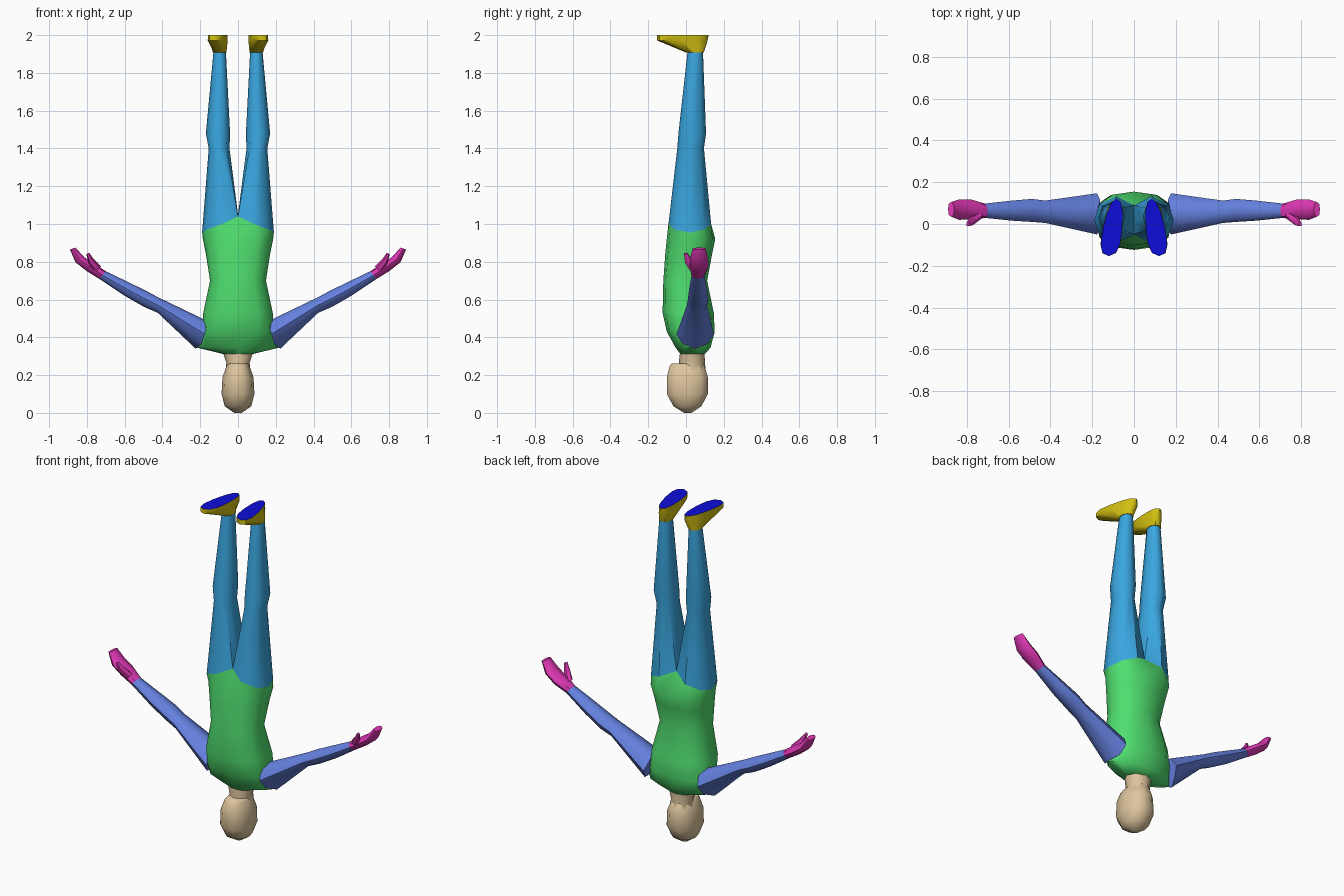
import bpy, bmesh, math
from mathutils import Vector as V


def material(name, rgb):
    m = bpy.data.materials.new(name)
    m.diffuse_color = (*rgb, 1)
    return m


skin = material("tan", (0.73, 0.56, 0.34))
green = material("green", (0.08, 0.74, 0.16))
sky = material("sky blue", (0.042, 0.38, 0.74))
peri = material("periwinkle", (0.13, 0.22, 0.74))
pink = material("magenta", (0.74, 0.04, 0.46))
mustard = material("mustard", (0.64, 0.52, 0.006))
navy = material("deep blue", (0.004, 0.004, 0.68))


def ring(c, a, b, n=8, p=1.0):
    """Cross-section spanned by half-axes a and b; p < 1 boxy, p > 1 pointed."""
    pts = []
    for i in range(n):
        t = 2 * math.pi * i / n
        co, si = (math.copysign(abs(f) ** p, f) if abs(f) > 1e-6 else 0
                  for f in (math.cos(t), math.sin(t)))
        pts.append(V(c) + V(a) * co + V(b) * si)
    return pts


def level(z, cx, rx, y0, y1, n=8, p=1.0):
    return ring((cx, (y0 + y1) / 2, z), (rx, 0, 0), (0, (y1 - y0) / 2, 0), n, p)


def limb(up, low, y0, y1, n=8, p=0.9):
    """Cross-section of an arm from its upper and lower (x, z) edge."""
    u, l = V((up[0], 0, up[1])), V((low[0], 0, low[1]))
    return ring((u + l) / 2 + V((0, (y0 + y1) / 2, 0)), (u - l) / 2,
                (0, (y1 - y0) / 2, 0), n, p)


def loft(name, rings, mats, mirror=False, angle=50):
    bm = bmesh.new()
    vs = [[bm.verts.new(q) for q in r] for r in rings]
    n = len(vs[0])
    for a, b in zip(vs, vs[1:]):
        for i in range(n):
            j = (i + 1) % n
            bm.faces.new((a[i], a[j], b[j], b[i]))
    bm.faces.new(vs[0])
    bm.faces.new(vs[-1])
    bmesh.ops.recalc_face_normals(bm, faces=bm.faces)
    if len(mats) > 1:  # second colour on the flat upper side
        for f in bm.faces:
            f.material_index = int(f.normal.z > 0.9)
    me = bpy.data.meshes.new(name)
    bm.to_mesh(me)
    bm.free()
    for m in mats:
        me.materials.append(m)
    for f in me.polygons:
        f.use_smooth = True
    me.set_sharp_from_angle(angle=math.radians(angle))
    ob = bpy.data.objects.new(name, me)
    bpy.context.collection.objects.link(ob)
    if mirror:
        ob.modifiers.new("mirror", "MIRROR").use_mirror_merge = False
    return ob


# Head (crown down) and neck
loft("head", [level(0.0, 0, 0.02, -0.01, 0.03, 10),
              level(0.035, 0, 0.07, -0.07, 0.085, 10, 0.9),
              level(0.10, 0, 0.087, -0.106, 0.12, 10, 0.85),
              level(0.19, 0, 0.082, -0.106, 0.12, 10, 0.85),
              level(0.25, 0, 0.06, -0.09, 0.102, 10, 0.9),
              level(0.262, 0, 0.05, -0.08, 0.09, 10)], [skin])
loft("neck", [level(0.22, 0, 0.065, -0.04, 0.105),
              level(0.265, 0, 0.062, -0.038, 0.1),
              level(0.335, 0, 0.085, -0.03, 0.098)], [skin])

# Hip line: outer side, front and back, shared by torso and legs
out = V((0.19, 0.02, 0.955))
back = [V((0.165, 0.095, 0.97)), V((0.085, 0.133, 1.0)), V((0, 0.09, 1.04))]
front = [V((0.165, -0.06, 0.97)), V((0.085, -0.093, 1.0)), V((0, -0.05, 1.04))]


def flip(q):
    return V((-q.x, q.y, q.z))


hip = ([out] + back + [flip(back[1]), flip(back[0]), flip(out),
                       flip(front[0]), flip(front[1])] + front[::-1])

# Torso
loft("torso", [level(0.312, 0, 0.08, -0.03, 0.1, 12),
               level(0.345, 0, 0.215, -0.055, 0.13, 12, 1.2),
               level(0.43, 0, 0.185, -0.102, 0.152, 12, 0.75),
               level(0.53, 0, 0.184, -0.124, 0.147, 12, 0.8),
               level(0.70, 0, 0.148, -0.12, 0.112, 12, 0.85),
               level(0.84, 0, 0.17, -0.11, 0.138, 12, 0.85),
               level(0.92, 0, 0.186, -0.102, 0.155, 12, 0.85),
               hip], [green])

# Legs
top = [out] + back + [V((0, 0.02, 1.05))] + front[::-1]
loft("legs", [top,
              level(1.40, 0.10, 0.055, -0.046, 0.095, 8, 0.9),
              level(1.48, 0.106, 0.064, -0.04, 0.106, 8, 0.9),
              level(1.91, 0.097, 0.033, 0.008, 0.09, 8, 0.9)], [sky], True)


# Feet, toes turned out a little, soles up
def sole(z, grow):
    pts = level(z, 0, 1, -0.154, 0.12, 12, 0.8)
    for q in pts:
        t = (0.12 - q.y) / 0.274
        q.x = 0.083 + 0.038 * t + q.x * (0.036 + 0.022 * t) * grow
    return pts


mid = sole(1.972, 1.0)
for q in mid:  # slope from toe to heel
    q.z -= 0.05 * max(0, q.y + 0.10) * 0.8
    q.y = min(q.y, 0.112)
loft("feet", [level(1.908, 0.097, 0.036, 0.0, 0.094, 12, 0.9), mid, sole(2.0, 0.97)],
     [mustard, navy], True)

# Arms
shoulder = limb((0.18, 0.495), (0.224, 0.34), -0.05, 0.147, 8, 1.15)
for i in (1, 2, 3, 5, 6, 7):
    shoulder[i].x -= 0.025
loft("arms", [shoulder,
              limb((0.425, 0.613), (0.425, 0.53), 0.005, 0.112),
              limb((0.48, 0.643), (0.495, 0.56), 0.01, 0.12),
              limb((0.57, 0.687), (0.60, 0.62), 0.016, 0.112),
              limb((0.705, 0.752), (0.735, 0.71), 0.03, 0.097)], [peri], True)

# Hands and thumbs
loft("hands", [limb((0.70, 0.75), (0.735, 0.71), 0.028, 0.099),
               limb((0.765, 0.793), (0.80, 0.75), 0.022, 0.118, 8, 0.8),
               limb((0.815, 0.825), (0.86, 0.797), 0.02, 0.118, 8, 0.8),
               limb((0.86, 0.875), (0.89, 0.865), 0.035, 0.105, 8, 0.8)], [pink], True)
loft("thumbs", [limb((0.725, 0.775), (0.76, 0.745), 0.02, 0.06, 6),
                limb((0.765, 0.815), (0.79, 0.79), -0.008, 0.035, 6),
                limb((0.788, 0.848), (0.803, 0.84), -0.012, 0.01, 6)], [pink], True)
